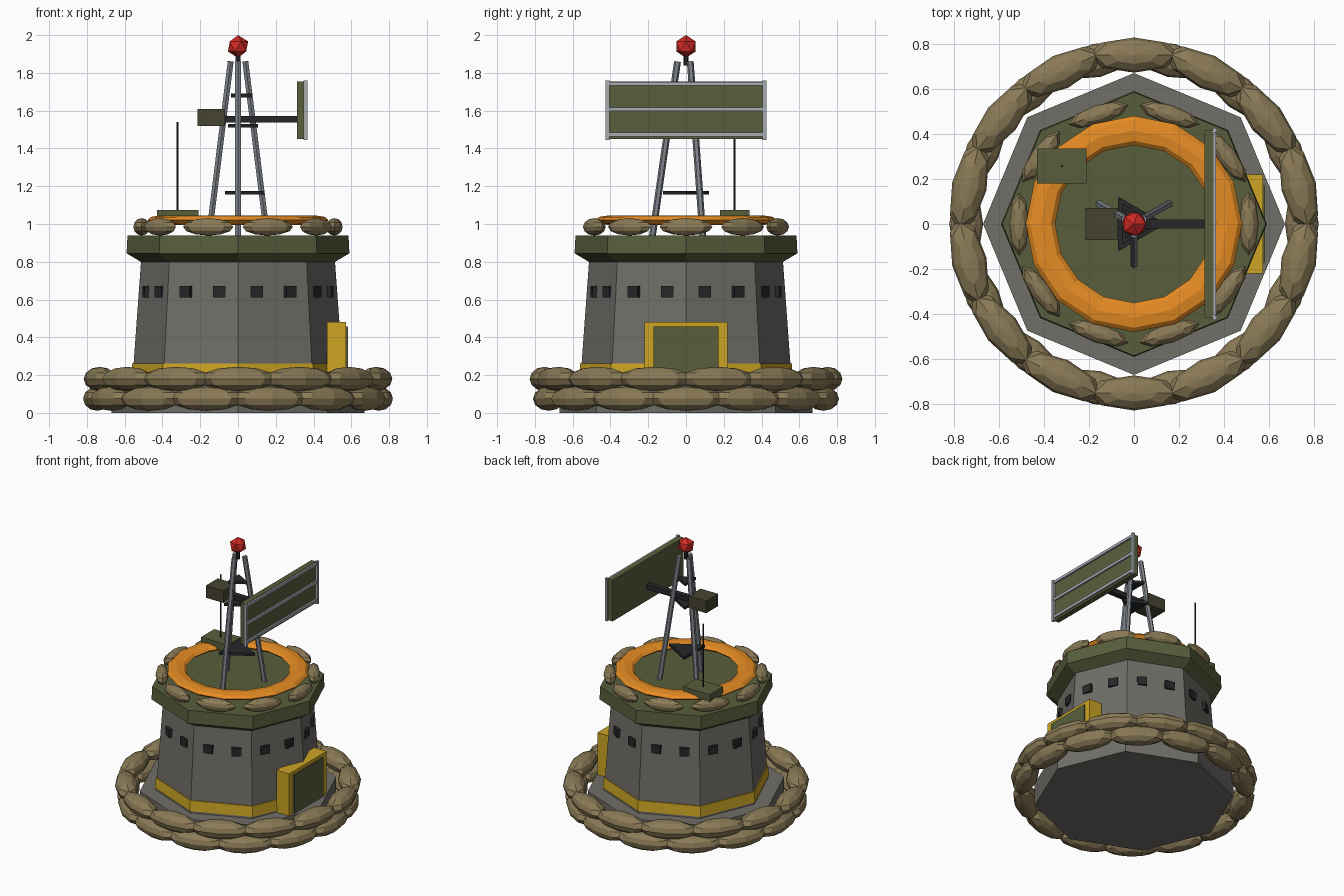
import bpy, math
from mathutils import Vector

if "Cube" in bpy.data.objects:
    bpy.data.objects.remove(bpy.data.objects["Cube"])

def mat(name, r, g, b):
    m = bpy.data.materials.new(name)
    lin = lambda c: (c / 255 / 12.92) if c < 10 else ((c / 255 + 0.055) / 1.055) ** 2.4
    m.diffuse_color = (lin(r), lin(g), lin(b), 1)
    m.use_nodes = True
    m.node_tree.nodes["Principled BSDF"].inputs["Base Color"].default_value = m.diffuse_color
    return m

CONCRETE = mat("concrete grey", 112, 110, 104)
OLIVE = mat("olive green", 88, 95, 60)
DARK_OLIVE = mat("dark olive", 70, 68, 48)
SAND = mat("sandbag tan", 138, 122, 86)
YELLOW = mat("warning yellow", 205, 165, 35)
ORANGE = mat("ring orange", 230, 140, 35)
RED = mat("beacon red", 210, 42, 36)
BLACK = mat("near black", 38, 39, 41)
STEEL = mat("steel grey", 128, 133, 140)
RAIL = mat("pale rail grey", 168, 173, 180)

def finish(name, m):
    o = bpy.context.object
    o.name = name
    o.data.materials.append(m)
    return o

def box(name, m, lo, hi):
    c = [(a + b) / 2 for a, b in zip(lo, hi)]
    bpy.ops.mesh.primitive_cube_add(size=1, location=c)
    o = finish(name, m)
    o.scale = [b - a for a, b in zip(lo, hi)]
    return o

def prism(name, m, n, r1, r2, z1, z2, turn=0.0):
    """Upright n-sided frustum with its first corner on +x."""
    bpy.ops.mesh.primitive_cone_add(vertices=n, radius1=r1, radius2=r2, depth=z2 - z1,
                                    location=(0, 0, (z1 + z2) / 2))
    o = finish(name, m)
    # put a corner on the +x axis whatever the primitive's start angle
    v = max(o.data.vertices, key=lambda v: v.co.xy.length).co
    o.rotation_euler.z = turn - math.atan2(v.y, v.x)
    return o

def rod(name, m, a, b, r, n=6):
    a, b = Vector(a), Vector(b)
    bpy.ops.mesh.primitive_cylinder_add(vertices=n, radius=r, depth=(b - a).length,
                                        location=(a + b) / 2)
    o = finish(name, m)
    o.rotation_euler = (b - a).to_track_quat('Z', 'Y').to_euler()
    return o

def bag_ring(name, count, radius, z, half, offset):
    """Ring of squashed spheres lying along the circle."""
    for i in range(count):
        a = offset + i * math.tau / count
        bpy.ops.mesh.primitive_uv_sphere_add(
            segments=8, ring_count=6, radius=1,
            location=(radius * math.cos(a), radius * math.sin(a), z))
        o = finish(f"{name}_{i + 1}", SAND)
        o.scale = half
        o.rotation_euler.z = a + math.pi / 2

# Bunker body
prism("base_slab", CONCRETE, 8, 0.67, 0.67, 0, 0.17)
prism("tower_wall", CONCRETE, 8, 0.56, 0.51, 0.16, 0.85)
prism("yellow_band", YELLOW, 8, 0.566, 0.56, 0.185, 0.262)
prism("roof_flare", OLIVE, 8, 0.515, 0.59, 0.80, 0.845)
prism("roof_slab", OLIVE, 8, 0.59, 0.585, 0.845, 0.94)

# Window slits, two on each wall
for i in range(16):
    a = math.radians(11.25 + 22.5 * i)
    o = box(f"window_{i + 1}", BLACK, (-0.02, -0.033, -0.03), (0.02, 0.033, 0.03))
    o.location = (0.49 * math.cos(a), 0.49 * math.sin(a), 0.642)
    o.rotation_euler.z = a

# Door
box("door_frame", YELLOW, (0.47, -0.22, 0.002), (0.573, 0.22, 0.482))
box("door_panel", OLIVE, (0.53, -0.172, 0.02), (0.582, 0.172, 0.457))

# Sandbags
step = math.tau / 14
bag_ring("lower_sandbag", 14, 0.745, 0.075, (0.205, 0.075, 0.064), 0)
bag_ring("upper_sandbag", 14, 0.75, 0.18, (0.205, 0.078, 0.064), step / 2)
bag_ring("roof_sandbag", 10, 0.51, 0.985, (0.14, 0.044, 0.046), 0)

# Roof ring
bpy.ops.mesh.primitive_torus_add(major_segments=16, minor_segments=8, major_radius=0.415,
                                 minor_radius=0.065, location=(0, 0, 1.02))
finish("roof_ring", ORANGE).scale.z = 0.38

# Tripod mast with triangular braces
for i, deg in enumerate((-90, 30, 150)):
    c, s = math.cos(math.radians(deg)), math.sin(math.radians(deg))
    rod(f"mast_leg_{i + 1}", STEEL, (0.178 * c, 0.178 * s, 0.935),
        (0.045 * c, 0.045 * s, 1.86), 0.018)
for name, r, z in (("lower", 0.14, 1.165), ("middle", 0.105, 1.52), ("upper", 0.075, 1.68)):
    prism(f"{name}_brace", BLACK, 3, r, r, z - 0.01, z + 0.01)

# Beacon
rod("beacon_stem", BLACK, (0, 0, 1.84), (0, 0, 1.9), 0.014)
bpy.ops.mesh.primitive_ico_sphere_add(subdivisions=1, radius=0.06, location=(0, 0, 1.94))
finish("beacon", RED)

# Radar arm, counterweight and panel
box("radar_arm", BLACK, (-0.08, -0.02, 1.537), (0.32, 0.02, 1.573))
box("counterweight", DARK_OLIVE, (-0.215, -0.07, 1.52), (-0.07, 0.07, 1.61))
box("radar_panel", OLIVE, (0.312, -0.415, 1.45), (0.352, 0.415, 1.755))
for i, z in enumerate((1.474, 1.608, 1.742)):
    box(f"panel_rail_{i + 1}", RAIL, (0.35, -0.415, z - 0.01), (0.364, 0.415, z + 0.01))
for s in (-1, 1):
    box("panel_end_post", RAIL, (0.348, s * 0.416 - 0.01, 1.445), (0.368, s * 0.416 + 0.01, 1.76))

# Radio box and whip antenna
box("radio_box", OLIVE, (-0.43, 0.18, 1.02), (-0.21, 0.335, 1.075))
rod("whip_antenna", BLACK, (-0.32, 0.257, 1.07), (-0.32, 0.257, 1.54), 0.005)
